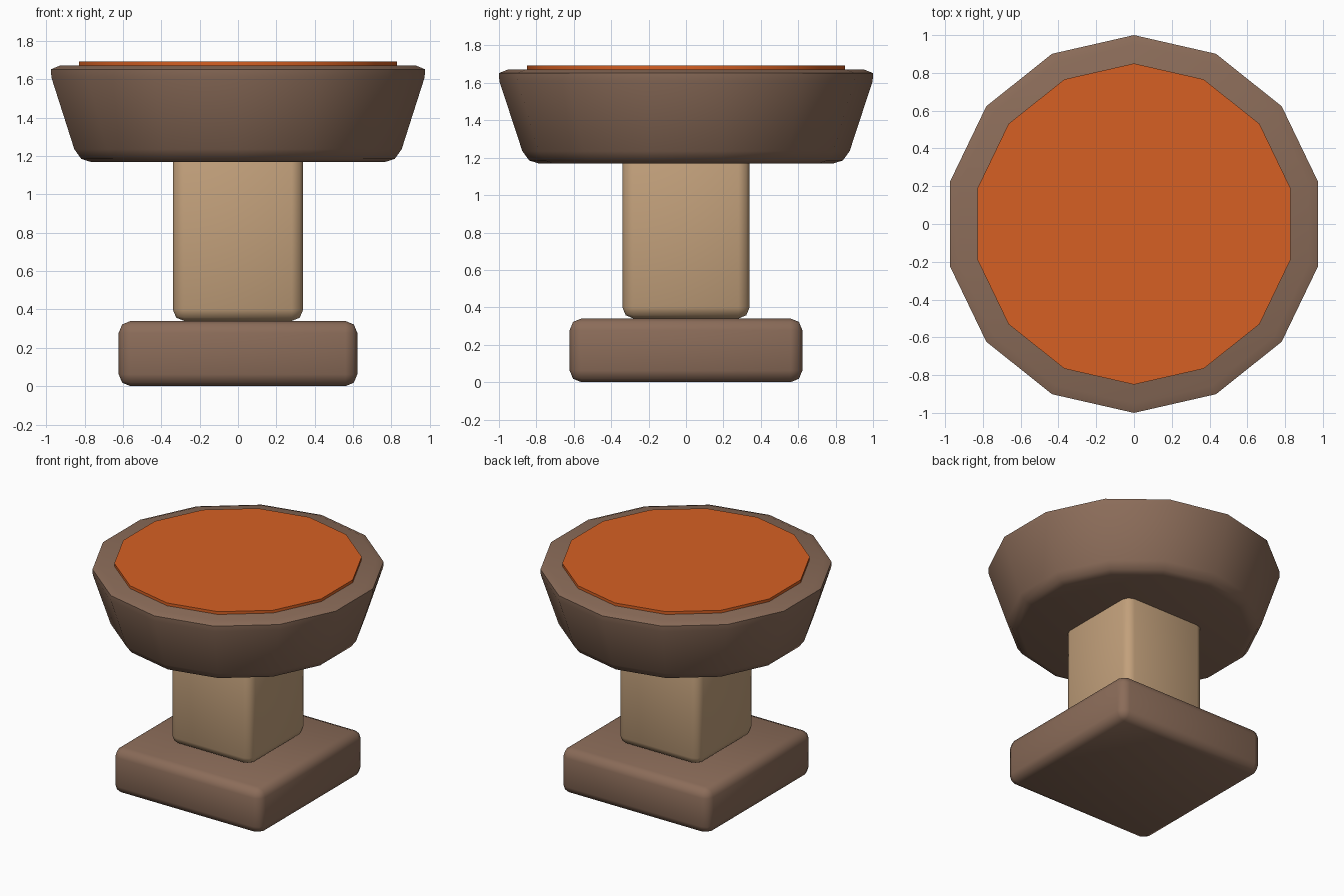
import bpy, bmesh, math

if "Cube" in bpy.data.objects:
    bpy.data.objects.remove(bpy.data.objects["Cube"])

SIDES = 14


def material(name, r, g, b):
    m = bpy.data.materials.new(name)
    lin = [((c / 255 + 0.055) / 1.055) ** 2.4 for c in (r, g, b)]
    m.diffuse_color = (*lin, 1)
    m.use_nodes = True
    m.node_tree.nodes["Principled BSDF"].inputs["Base Color"].default_value = m.diffuse_color
    return m


brown = material("dark_wood", 139, 108, 89)
tan = material("light_wood", 194, 160, 123)
orange = material("orange_cushion", 214, 96, 35)


def finish(name, bm, mat, angle):
    bmesh.ops.recalc_face_normals(bm, faces=bm.faces)
    mesh = bpy.data.meshes.new(name)
    bm.to_mesh(mesh)
    bm.free()
    mesh.materials.append(mat)
    obj = bpy.data.objects.new(name, mesh)
    bpy.context.collection.objects.link(obj)
    bpy.ops.object.select_all(action='DESELECT')
    obj.select_set(True)
    bpy.context.view_layer.objects.active = obj
    bpy.ops.object.shade_smooth_by_angle(angle=math.radians(angle))
    return obj


def rounded_block(name, half, z0, z1, bevel, mat):
    bm = bmesh.new()
    bmesh.ops.create_cube(bm, size=1)
    for v in bm.verts:
        v.co = (v.co.x * 2 * half, v.co.y * 2 * half,
                z0 + (v.co.z + 0.5) * (z1 - z0))
    bmesh.ops.bevel(bm, geom=bm.edges[:], offset=bevel, segments=2,
                    profile=0.5, affect='EDGES')
    return finish(name, bm, mat, 50)


def lathe(name, profile, mat):
    # rings of a 14-sided solid with a corner on the y axis, capped both ends
    bm = bmesh.new()
    rings = []
    for r, z in profile:
        angles = [math.pi / 2 + math.tau * i / SIDES for i in range(SIDES)]
        rings.append([bm.verts.new((r * math.cos(a), r * math.sin(a), z))
                      for a in angles])
    for low, high in zip(rings, rings[1:]):
        for i in range(SIDES):
            j = (i + 1) % SIDES
            bm.faces.new((low[i], low[j], high[j], high[i]))
    bm.faces.new(rings[0])
    bm.faces.new(rings[-1])
    return finish(name, bm, mat, 50)


# Square foot and post
rounded_block("base", 0.622, 0.0, 0.34, 0.062, brown)
rounded_block("post", 0.34, 0.34, 1.25, 0.06, tan)

# Flared seat with softened edges
lathe("seat", [(0.79, 1.17), (0.838, 1.185), (0.875, 1.235),
               (0.998, 1.61), (1.0, 1.652), (0.95, 1.672)], brown)

# Thin cushion on top
lathe("cushion", [(0.85, 1.66), (0.85, 1.693)], orange)
